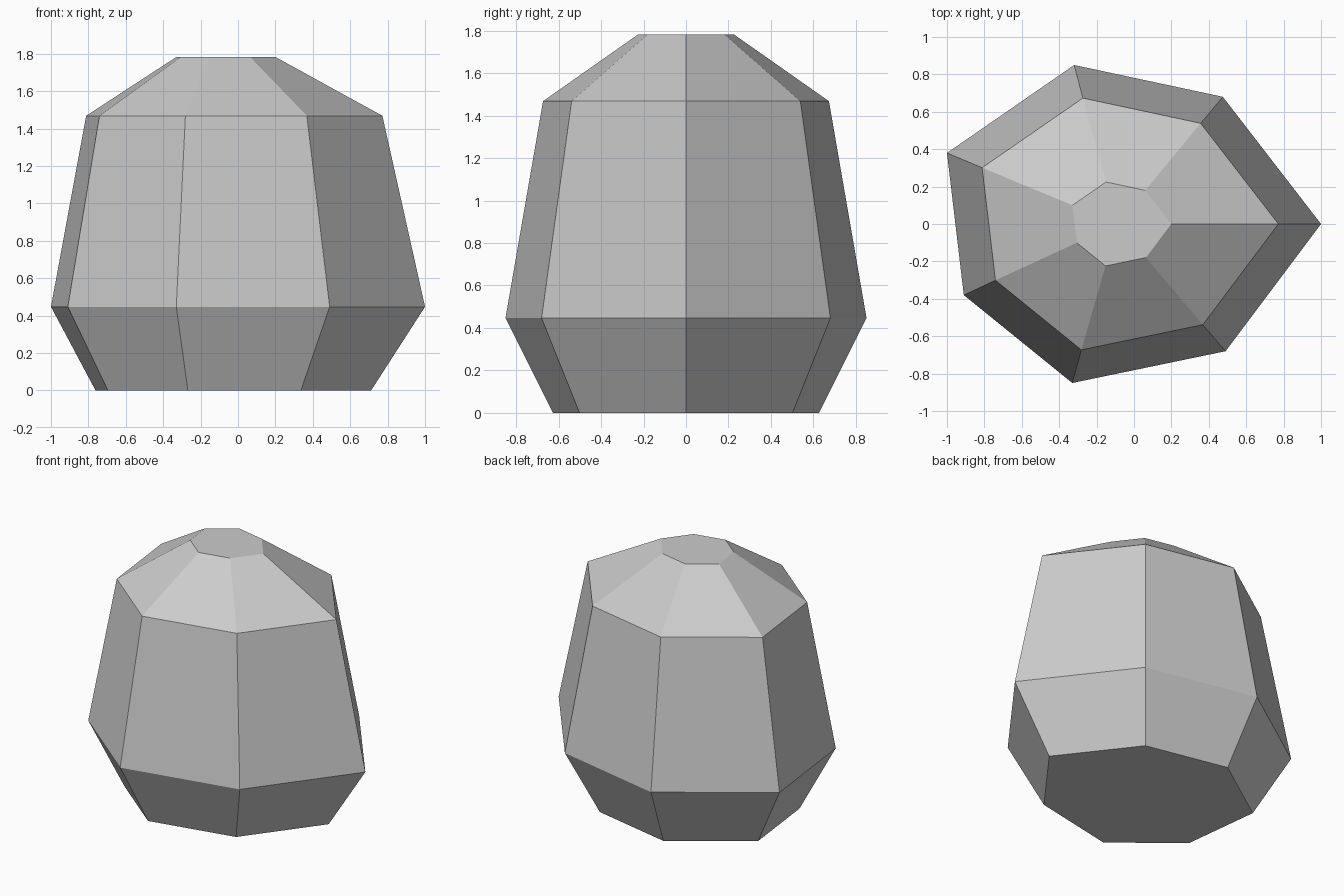
import bpy, bmesh

if "Cube" in bpy.data.objects:
    bpy.data.objects.remove(bpy.data.objects["Cube"])

# Single stone grey
stone = bpy.data.materials.new("stone_grey")
stone.diffuse_color = (0.6, 0.6, 0.6, 1)
stone.use_nodes = True
stone.node_tree.nodes["Principled BSDF"].inputs["Base Color"].default_value = stone.diffuse_color

# Irregular seven-sided outline at the widest level
outline = [(1.0, 0.0), (0.475, 0.68), (-0.32, 0.85), (-1.0, 0.38),
           (-0.91, -0.38), (-0.33, -0.85), (0.49, -0.68)]

# Levels from base to flat crown: height, x shift, scale
levels = [(0.0, -0.025, 0.737), (0.447, 0.0, 1.0),
          (1.468, -0.02, 0.792), (1.783, -0.065, 0.264)]

bm = bmesh.new()
rings = [[bm.verts.new((x * s + dx, y * s, z)) for x, y in outline]
         for z, dx, s in levels]

# Faceted sides between neighbouring levels
n = len(outline)
for low, high in zip(rings, rings[1:]):
    for i in range(n):
        j = (i + 1) % n
        bm.faces.new((low[i], low[j], high[j], high[i]))

# Flat base and crown
bm.faces.new(rings[0][::-1])
bm.faces.new(rings[-1])
bm.normal_update()

mesh = bpy.data.meshes.new("boulder")
bm.to_mesh(mesh)
bm.free()
mesh.materials.append(stone)
bpy.context.collection.objects.link(bpy.data.objects.new("boulder", mesh))
